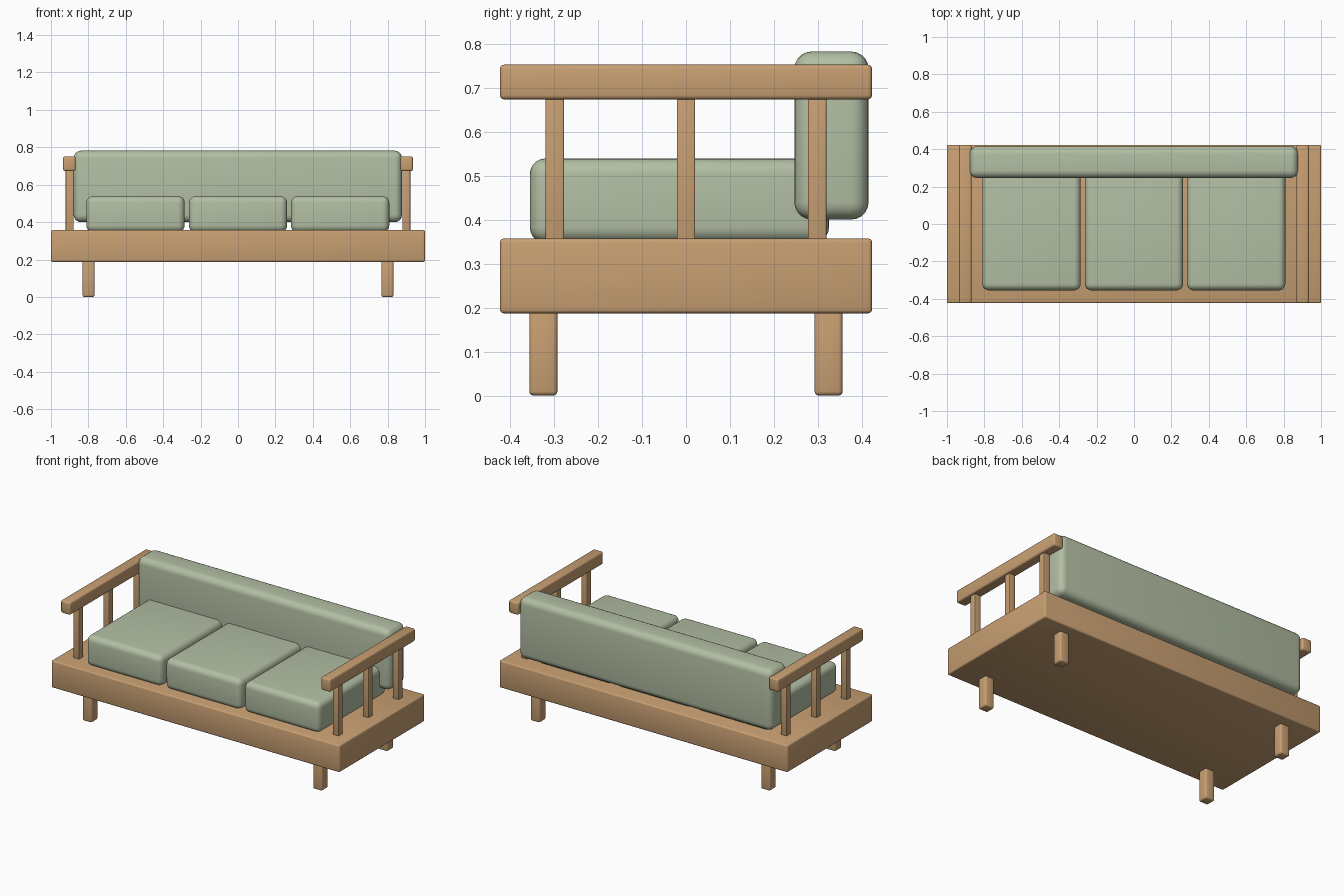
import bpy

if "Cube" in bpy.data.objects:
    bpy.data.objects.remove(bpy.data.objects["Cube"])


def make_material(name, colour):
    mat = bpy.data.materials.new(name)
    mat.use_nodes = True
    mat.diffuse_color = colour
    mat.node_tree.nodes["Principled BSDF"].inputs["Base Color"].default_value = colour
    return mat


wood = make_material("warm_wood", (0.58, 0.35, 0.17, 1))
fabric = make_material("sage_fabric", (0.45, 0.52, 0.37, 1))


def rounded_box(name, x, y, z, mat, radius, segments=3):
    """Bevelled box spanning the given (min, max) ranges."""
    spans = (x, y, z)
    bpy.ops.mesh.primitive_cube_add(size=1, location=[(a + b) / 2 for a, b in spans])
    obj = bpy.context.object
    obj.name = name
    obj.scale = [b - a for a, b in spans]
    bpy.ops.object.transform_apply(location=False, rotation=False, scale=True)
    obj.data.materials.append(mat)
    bevel = obj.modifiers.new("Rounding", "BEVEL")
    bevel.width = radius
    bevel.segments = segments
    bpy.ops.object.modifier_apply(modifier=bevel.name)
    bpy.ops.object.shade_smooth_by_angle()
    return obj


def around(centre, half):
    return (centre - half, centre + half)


# Base platform
rounded_box("base_frame", (-1, 1), (-0.423, 0.423), (0.187, 0.357), wood, 0.009)

# Legs, arm posts and arm rails on both sides
for side, sign in (("left", 1), ("right", -1)):
    for end, y in (("front", -0.324), ("back", 0.324)):
        rounded_box(f"{side}_{end}_leg", around(sign * 0.799, 0.032), around(y, 0.032),
                    (0, 0.2), wood, 0.01)
    for place, y in (("front", -0.298), ("middle", 0), ("back", 0.298)):
        rounded_box(f"{side}_{place}_arm_post", around(sign * 0.9, 0.021), around(y, 0.021),
                    (0.345, 0.69), wood, 0.004)
    rounded_box(f"{side}_arm_rail", around(sign * 0.902, 0.033), (-0.423, 0.423),
                (0.673, 0.752), wood, 0.01)

# Three seat cushions
for place, x in (("right", -0.548), ("middle", 0), ("left", 0.546)):
    rounded_box(f"{place}_seat_cushion", around(x, 0.263), (-0.355, 0.325),
                (0.347, 0.539), fabric, 0.036, 5)

# Back cushion
rounded_box("back_cushion", (-0.879, 0.877), (0.246, 0.415), (0.4, 0.782), fabric, 0.04, 5)
